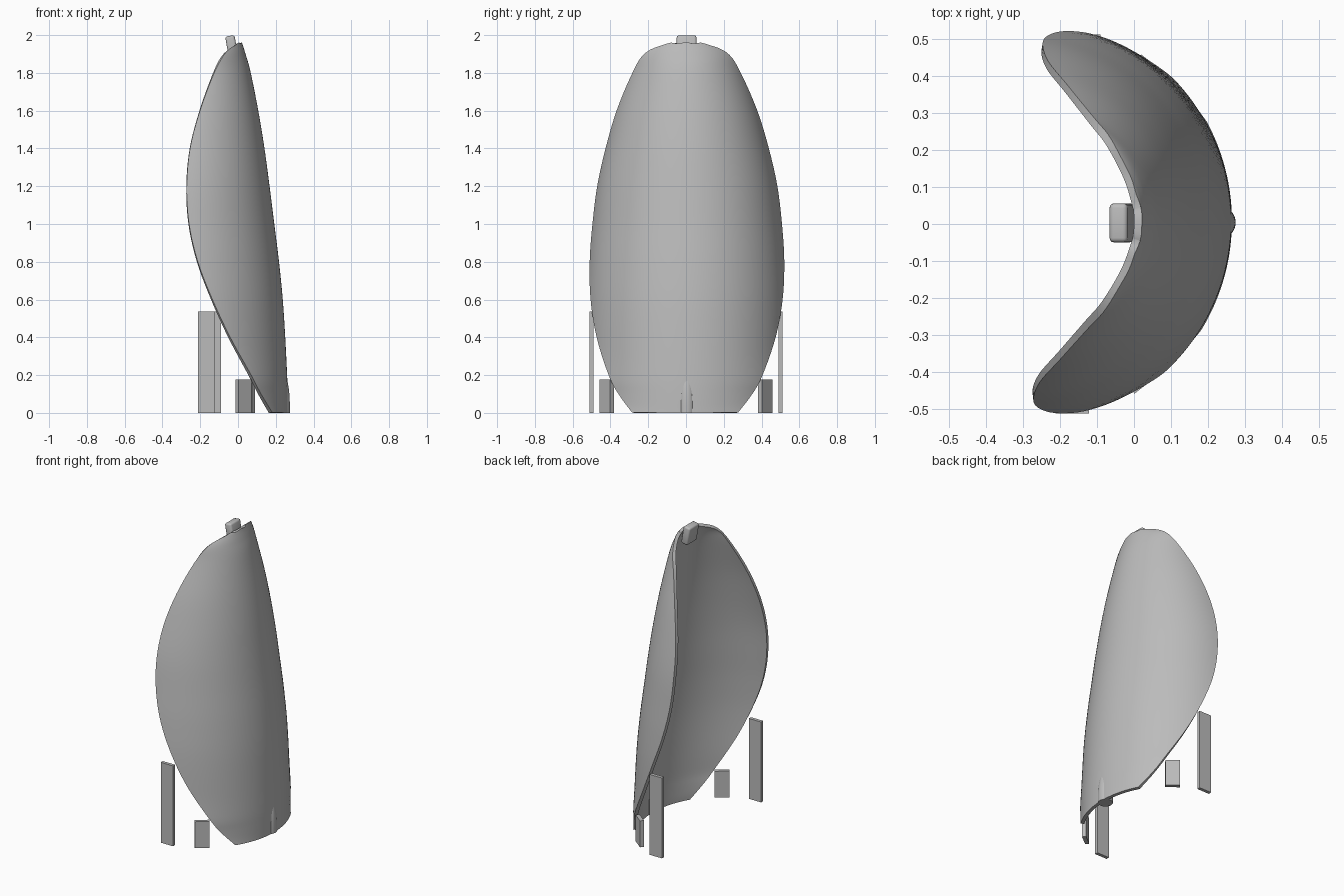
import bpy, bmesh, math
from mathutils import Matrix, Vector

if "Cube" in bpy.data.objects:
    bpy.data.objects.remove(bpy.data.objects["Cube"], do_unlink=True)

grey = bpy.data.materials.new("light grey")
grey.use_nodes = True
grey.diffuse_color = (0.5, 0.5, 0.5, 1)
grey.node_tree.nodes["Principled BSDF"].inputs["Base Color"].default_value = (0.5, 0.5, 0.5, 1)


def finish(name, bm, angle=35):
    bmesh.ops.recalc_face_normals(bm, faces=bm.faces)
    mesh = bpy.data.meshes.new(name)
    bm.to_mesh(mesh)
    bm.free()
    mesh.materials.append(grey)
    ob = bpy.data.objects.new(name, mesh)
    bpy.context.collection.objects.link(ob)
    bpy.ops.object.select_all(action='DESELECT')
    ob.select_set(True)
    bpy.context.view_layer.objects.active = ob
    bpy.ops.object.shade_smooth_by_angle(angle=math.radians(angle))
    return ob


def box(name, centre, size, turn=0, tilt=0, bevel=0):
    bm = bmesh.new()
    bmesh.ops.create_cube(bm, size=1)
    bmesh.ops.scale(bm, vec=size, verts=bm.verts)
    if bevel:
        bmesh.ops.bevel(bm, geom=bm.edges[:], offset=bevel, segments=3,
                        profile=0.5, affect='EDGES')
    rot = Matrix.Rotation(math.radians(turn), 4, 'Z') @ Matrix.Rotation(math.radians(tilt), 4, 'Y')
    bm.transform(Matrix.Translation(centre) @ rot)
    return finish(name, bm)


def spline(points, steps):
    """Catmull-Rom curve through the points."""
    pts = [Vector(p) for p in points]
    pts = [2 * pts[0] - pts[1]] + pts + [2 * pts[-1] - pts[-2]]
    out = []
    for a, b, c, d in zip(pts, pts[1:], pts[2:], pts[3:]):
        for i in range(steps):
            t = i / steps
            out.append(b + (c - a) * (t / 2) + (2 * a - 5 * b + 4 * c - d) * (t * t / 2)
                       + (3 * b - a - 3 * c + d) * (t ** 3 / 2))
    return out + [pts[-2]]


# Curved shell: level arcs given by height, ridge x, rim x and half width
stations = [(0, .242, .17, .27), (.1, .241, .115, .34), (.2, .238, .065, .392),
            (.4, .228, -.04, .455), (.6, .215, -.13, .488), (.8, .195, -.205, .494),
            (1, .17, -.25, .48), (1.2, .145, -.262, .455), (1.4, .118, -.245, .41),
            (1.6, .085, -.195, .35), (1.8, .045, -.125, .265), (1.89, .02, -.08, .21),
            (1.935, .006, -.03, .12), (1.955, 0, -.003, .04)]
bm = bmesh.new()
columns = 48
rows = []
for z, ridge, rim, half in spline(stations, 5):
    depth = ridge - rim
    radius = (depth ** 2 + half ** 2) / (2 * depth)
    sweep = math.atan2(half, radius - depth)
    angles = [sweep * (2 * i / columns - 1) for i in range(columns + 1)]
    rows.append([bm.verts.new((ridge - radius + radius * math.cos(a), radius * math.sin(a), z))
                 for a in angles])
for low, high in zip(rows, rows[1:]):
    for i in range(columns):
        bm.faces.new((low[i], low[i + 1], high[i + 1], high[i]))
bm.transform(Matrix.Rotation(math.radians(-1.5), 4, 'Z'))
shell = finish("curved_shell", bm)
solid = shell.modifiers.new("thickness", 'SOLIDIFY')
solid.thickness = 0.022
solid.offset = -1
bpy.ops.object.modifier_apply(modifier="thickness")
# Keep the thickened base level with the ground
for v in shell.data.vertices:
    v.co.z = max(v.co.z, 0)
bpy.ops.object.shade_smooth_by_angle(angle=math.radians(35))

# Side plates standing beside the shell
for side, name in ((1, "left"), (-1, "right")):
    shift = 0.016 * side
    box(name + "_tall_plate", (-.151 + shift, side * .5, .268), (.09, .022, .536))
    box(name + "_short_plate", (.038 + shift * .55, side * .42, .088), (.09, .025, .176),
        turn=-38 * side)

# Rounded latch behind the tip
box("tip_latch", (-.033, .003, 1.937), (.05, .105, .12), tilt=-10, bevel=.012)

# Pointed half-round blister at the foot of the ridge
bm = bmesh.new()
profile = [(.045, 0), (.045, .06), (.041, .12), (.031, .175), (.018, .215), (0, .238)]
edge = spline(profile, 3)
loop = [bm.verts.new((0, 0, 0))] + [bm.verts.new((max(r, 0), 0, z)) for r, z in edge]
edges = [bm.edges.new(pair) for pair in zip(loop, loop[1:])]
bmesh.ops.spin(bm, geom=loop + edges, cent=(0, 0, 0), axis=(0, 0, 1),
               angle=math.tau, steps=32)
bmesh.ops.remove_doubles(bm, verts=bm.verts, dist=0.0005)
bm.transform(Matrix.Translation((.229, .004, 0)))
finish("foot_blister", bm, 50)
